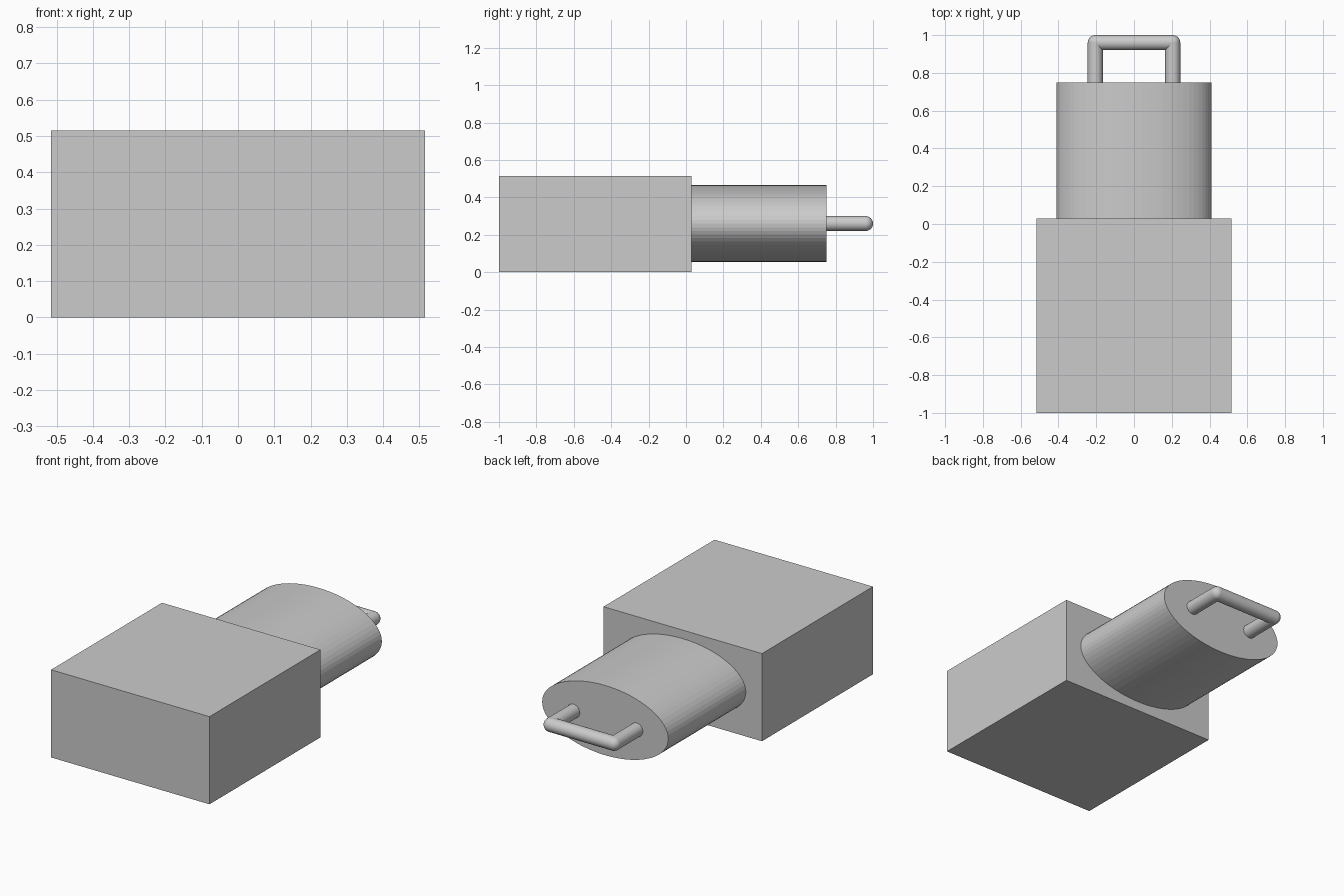
import bpy
import math
from mathutils import Vector

if "Cube" in bpy.data.objects:
    bpy.data.objects.remove(bpy.data.objects["Cube"])

grey = bpy.data.materials.new("light_grey")
grey.diffuse_color = (0.6, 0.6, 0.6, 1)
grey.use_nodes = True
grey.node_tree.nodes["Principled BSDF"].inputs["Base Color"].default_value = grey.diffuse_color

MID_Z = 0.26    # height of the barrel and loop axis
ROD = 0.04      # loop rod radius


def finish(name, smooth=False):
    ob = bpy.context.object
    ob.name = name
    ob.data.materials.append(grey)
    bpy.ops.object.transform_apply(location=False, rotation=True, scale=True)
    if smooth:
        bpy.ops.object.shade_smooth_by_angle(angle=math.radians(40))
    return ob


def rod(name, a, b):
    a, b = Vector(a), Vector(b)
    d = b - a
    bpy.ops.mesh.primitive_cylinder_add(
        vertices=24, radius=ROD, depth=d.length, location=(a + b) / 2,
        rotation=d.to_track_quat('Z', 'Y').to_euler())
    finish(name, True)


# Square block
bpy.ops.mesh.primitive_cube_add(size=1, location=(0, -0.485, 0.2575))
bpy.context.object.scale = (1.03, 1.03, 0.515)
finish("block")

# Oval barrel
bpy.ops.mesh.primitive_cylinder_add(
    vertices=64, radius=1, depth=0.73, location=(0, 0.385, MID_Z),
    rotation=(math.pi / 2, 0, 0))
bpy.context.object.scale = (0.41, 0.205, 1)
finish("oval_barrel")

# Loop: two legs, rounded corners and a cross bar
for side, x in (("left", -0.205), ("right", 0.205)):
    rod(side + "_loop_leg", (x, 0.74, MID_Z), (x, 0.96, MID_Z))
    bpy.ops.mesh.primitive_uv_sphere_add(
        segments=24, ring_count=12, radius=ROD, location=(x, 0.96, MID_Z))
    finish(side + "_loop_corner", True)
rod("loop_bar", (-0.205, 0.96, MID_Z), (0.205, 0.96, MID_Z))
